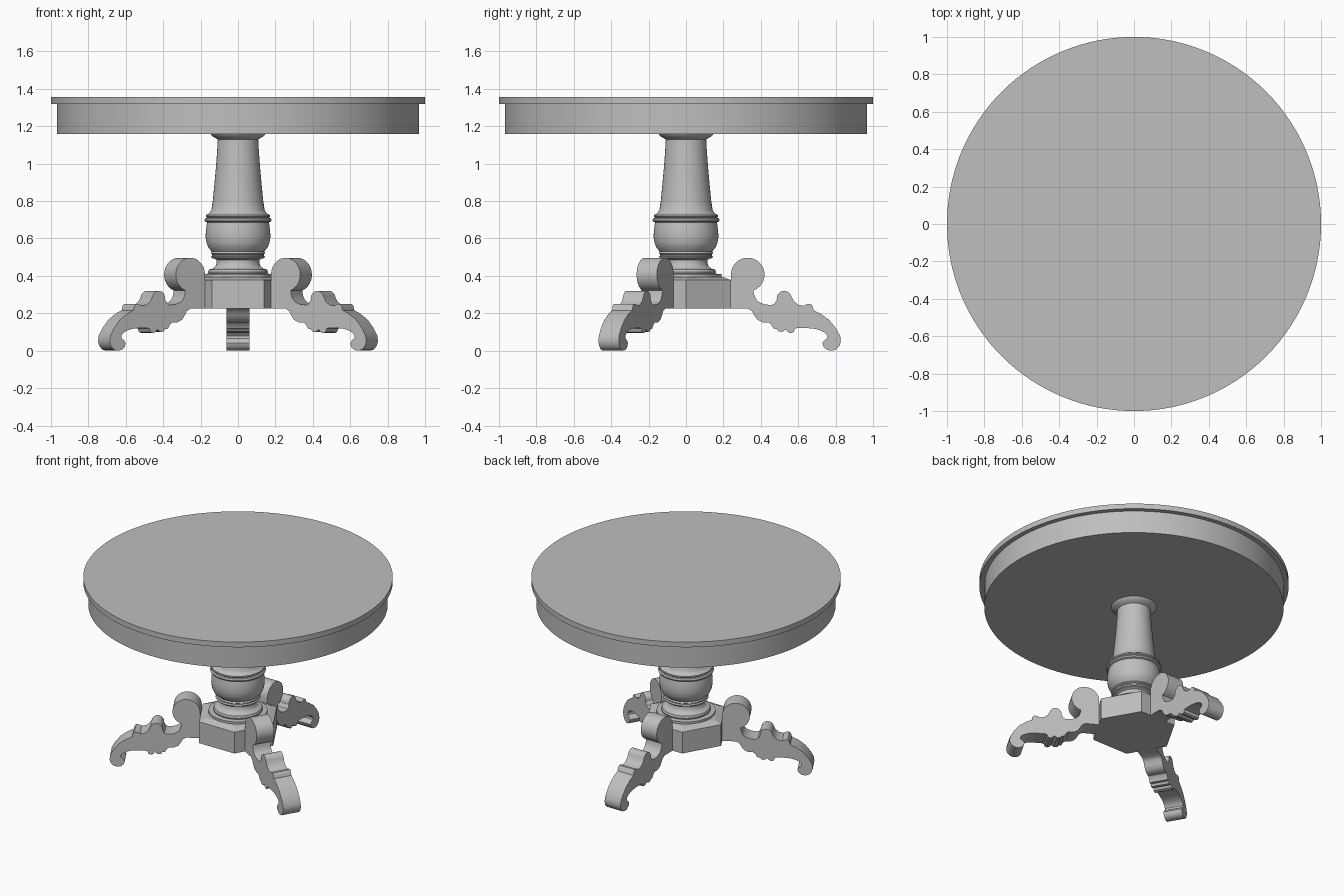
import bpy, bmesh, math
from mathutils import Matrix

cube = bpy.data.objects.get("Cube")
if cube:
    bpy.data.objects.remove(cube, do_unlink=True)

# Single plain grey finish
grey = bpy.data.materials.new("plain_grey")
grey.use_nodes = True
COLOUR = (0.52, 0.52, 0.52, 1)
grey.diffuse_color = COLOUR
grey.node_tree.nodes["Principled BSDF"].inputs["Base Color"].default_value = COLOUR


def finish(name, bm, smooth_angle=35):
    bmesh.ops.recalc_face_normals(bm, faces=bm.faces)
    mesh = bpy.data.meshes.new(name)
    bm.to_mesh(mesh)
    bm.free()
    mesh.materials.append(grey)
    ob = bpy.data.objects.new(name, mesh)
    bpy.context.collection.objects.link(ob)
    bpy.ops.object.select_all(action='DESELECT')
    ob.select_set(True)
    bpy.context.view_layer.objects.active = ob
    bpy.ops.object.shade_smooth_by_angle(angle=math.radians(smooth_angle))
    return ob


def lathe(name, profile, sides, start=0.0, smooth_angle=35):
    """Closed turned solid from (radius, height) points, bottom to top."""
    bm = bmesh.new()
    rings = []
    for r, z in profile:
        rings.append([bm.verts.new((r * math.cos(start + math.tau * i / sides),
                                    r * math.sin(start + math.tau * i / sides), z))
                      for i in range(sides)])
    for low, high in zip(rings, rings[1:]):
        for i in range(sides):
            j = (i + 1) % sides
            bm.faces.new((low[i], low[j], high[j], high[i]))
    bm.faces.new(rings[0])
    bm.faces.new(rings[-1])
    return finish(name, bm, smooth_angle)


def arc(cx, cz, r, a0, a1, n):
    angles = [math.radians(a0 + (a1 - a0) * i / n) for i in range(n + 1)]
    return [(cx + r * math.cos(a), cz + r * math.sin(a)) for a in angles]


# Round top and its apron
lathe("table_top", [(1.0, 1.32), (1.0, 1.357)], 128)
lathe("apron", [(0.968, 1.16), (0.968, 1.32)], 128)

# Turned pedestal column
lathe("column", [
    (0.19, 0.385), (0.19, 0.41), (0.157, 0.412), (0.16, 0.422), (0.155, 0.435),
    (0.138, 0.437), (0.122, 0.45), (0.114, 0.468), (0.114, 0.485), (0.125, 0.492),
    (0.14, 0.495), (0.145, 0.503), (0.138, 0.51), (0.138, 0.515), (0.145, 0.52),
    (0.14, 0.53), (0.157, 0.55), (0.168, 0.575), (0.173, 0.607), (0.172, 0.64),
    (0.168, 0.67), (0.165, 0.685), (0.176, 0.69), (0.18, 0.699), (0.174, 0.708),
    (0.165, 0.711), (0.172, 0.717), (0.172, 0.726), (0.155, 0.733), (0.143, 0.75),
    (0.135, 0.80), (0.126, 0.89), (0.118, 0.98), (0.112, 1.06), (0.108, 1.13),
    (0.122, 1.138), (0.138, 1.147), (0.147, 1.16)], 64)

# Six-sided hub with a chamfered top edge
K = 1 / math.cos(math.pi / 6)
lathe("hub", [(0.24 * K, 0.225), (0.24 * K, 0.377), (0.195 * K, 0.395)], 6, 0.0, 10)

# Scrolled leg outline as (distance from centre, height)
outline = [(0.235, 0.225)]
outline += arc(0.33, 0.407, 0.09, 180, -70, 28)               # large upper scroll
outline += [(0.364, 0.30), (0.373, 0.278), (0.39, 0.26), (0.42, 0.248),
            (0.455, 0.244), (0.472, 0.25), (0.48, 0.264)]
outline += arc(0.525, 0.28, 0.04, 190, 15, 14)                # small middle scroll
outline += [
    (0.576, 0.265), (0.60, 0.246), (0.63, 0.24), (0.645, 0.249), (0.665, 0.25),
    (0.676, 0.24), (0.682, 0.216), (0.72, 0.198), (0.765, 0.165), (0.802, 0.12),
    (0.824, 0.08), (0.828, 0.05), (0.82, 0.025), (0.803, 0.007), (0.78, 0.0),
    (0.755, 0.004), (0.735, 0.02), (0.729, 0.04), (0.738, 0.055), (0.754, 0.066),
    (0.756, 0.08), (0.745, 0.095), (0.72, 0.108), (0.69, 0.117), (0.65, 0.121),
    (0.60, 0.122), (0.582, 0.118), (0.576, 0.10), (0.56, 0.094), (0.544, 0.10),
    (0.535, 0.114), (0.515, 0.101), (0.495, 0.102), (0.485, 0.116), (0.468, 0.118),
    (0.456, 0.14), (0.44, 0.152), (0.41, 0.152), (0.382, 0.165), (0.364, 0.19),
    (0.352, 0.212), (0.33, 0.225)]
HALF = 0.0625

# Three legs: one at the back, two towards the front corners
for name, turn in (("back_leg", 0), ("front_right_leg", 120), ("front_left_leg", 240)):
    bm = bmesh.new()
    side = bm.faces.new([bm.verts.new((-HALF, d, z)) for d, z in outline])
    out = bmesh.ops.extrude_face_region(bm, geom=[side], use_keep_orig=True)
    moved = [v for v in out["geom"] if isinstance(v, bmesh.types.BMVert)]
    bmesh.ops.translate(bm, verts=moved, vec=(2 * HALF, 0, 0))
    bmesh.ops.rotate(bm, verts=bm.verts, cent=(0, 0, 0),
                     matrix=Matrix.Rotation(math.radians(turn), 3, 'Z'))
    finish(name, bm)
